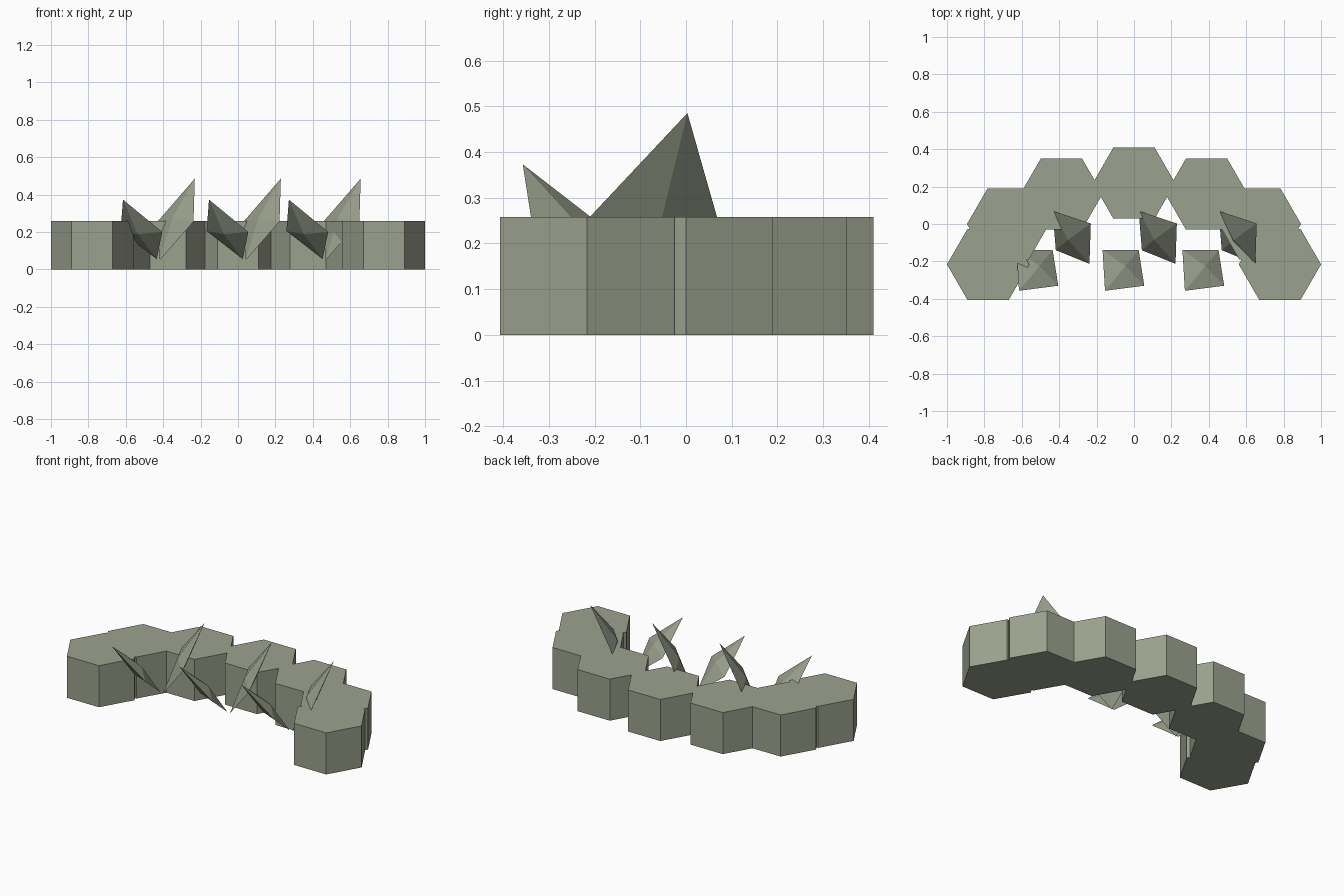
import bpy
import math
from mathutils import Vector

if "Cube" in bpy.data.objects:
    bpy.data.objects.remove(bpy.data.objects["Cube"])

stone = bpy.data.materials.new("grey_green_stone")
stone.diffuse_color = (0.33, 0.36, 0.27, 1)
stone.use_nodes = True
stone.node_tree.nodes["Principled BSDF"].inputs["Base Color"].default_value = stone.diffuse_color


def add_mesh(name, verts, faces):
    mesh = bpy.data.meshes.new(name)
    mesh.from_pydata(verts, [], faces)
    mesh.materials.append(stone)
    obj = bpy.data.objects.new(name, mesh)
    bpy.context.collection.objects.link(obj)
    return obj


def hex_block(name, x, y, radius=0.22, height=0.258):
    ring = [(x + radius * math.cos(math.radians(60 * i)),
             y + radius * math.sin(math.radians(60 * i))) for i in range(6)]
    verts = [(px, py, z) for z in (0, height) for px, py in ring]
    faces = [tuple(range(5, -1, -1)), tuple(range(6, 12))]
    faces += [(i, (i + 1) % 6, (i + 1) % 6 + 6, i + 6) for i in range(6)]
    return add_mesh(name, verts, faces)


def spike(name, shift, corners, thickness=0.03):
    # Flattened double pyramid on a tilted diamond rim
    rim = [Vector(c) + Vector((shift, 0, 0)) for c in corners]
    center = sum(rim, Vector()) / 4
    normal = (rim[2] - rim[0]).cross(rim[3] - rim[1]).normalized()
    verts = rim + [center + normal * thickness, center - normal * thickness]
    faces = []
    for i in range(4):
        j = (i + 1) % 4
        faces += [(i, j, 4), (j, i, 5)]
    return add_mesh(name, verts, faces)


# Curved wall of hexagonal blocks, mirrored left to right
hex_block("middle_block", 0, 0.219)
for side, label in ((-1, "left"), (1, "right")):
    hex_block(label + "_inner_block", side * 0.388, 0.16)
    hex_block(label + "_outer_block", side * 0.673, 0.0)
    hex_block(label + "_end_block", side * 0.78, -0.216)

# Two rows of leaning spikes inside the curve
front_rim = [(-0.155, -0.357, 0.373), (-0.168, -0.14, 0.205),
             (0.025, -0.14, 0.055), (0.055, -0.33, 0.2)]
back_rim = [(0.229, 0.003, 0.485), (0.025, 0.07, 0.25),
            (0.042, -0.14, 0.05), (0.222, -0.213, 0.255)]
for i, shift in enumerate((-0.46, 0, 0.427)):
    spike("front_spike_%d" % (i + 1), shift, front_rim)
    spike("back_spike_%d" % (i + 1), shift, back_rim)
